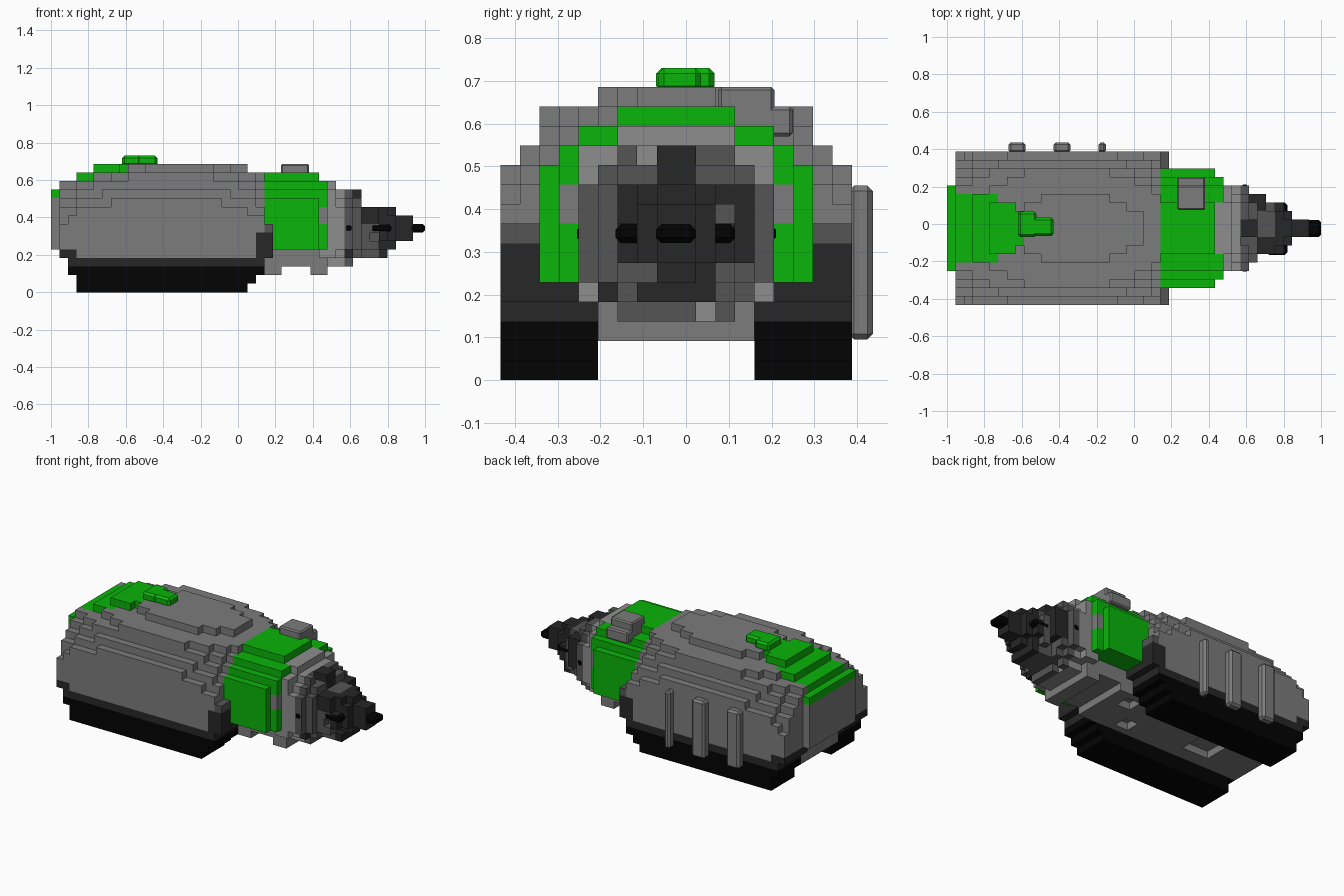
import bpy, bmesh
from mathutils import Vector

if "Cube" in bpy.data.objects:
    bpy.data.objects.remove(bpy.data.objects["Cube"])

S = 0.0457                      # block size
MID = 9                         # centre line, in blocks across
COLOURS = {"grey": (0.2, 0.2, 0.2, 1), "green": (0.003, 0.46, 0.003, 1),
           "black": (0.001, 0.001, 0.001, 1), "dark": (0.02, 0.02, 0.02, 1),
           "mid": (0.09, 0.09, 0.09, 1), "light": (0.27, 0.27, 0.27, 1)}
MATS = {}
for n, c in COLOURS.items():
    MATS[n] = bpy.data.materials.new(n)
    MATS[n].diffuse_color = c

cells = {}                      # block position -> part name


def place(p):
    # block corner to world; the nose and drill sit slightly further forward
    return Vector((-1 + S * (p[0] + (0.35 if p[0] > 27 else 0)), -0.434 + S * p[1], S * p[2]))


def fill(part, i0, i1, j0, j1, k0, k1):
    for i in range(i0, i1):
        for j in range(j0, j1):
            for k in range(k0, k1):
                cells[i, j, k] = part


def sym(part, half, i0, i1, k0, k1):
    fill(part, i0, i1, MID - half, MID + half, k0, k1)


def disc(part, i0, i1, ry, k0, k1, power=3):
    # rounded cross-section around the drill axis
    mid, rz = (k0 + k1) / 2, (k1 - k0) / 2
    for j in range(18):
        for k in range(k0, k1):
            if abs((j + .5 - MID) / ry) ** power + abs((k + .5 - mid) / rz) ** power <= 1:
                fill(part, i0, i1, j, j + 1, k, k + 1)


# Tracks: black running gear, fading up to grey guards
for j0, j1 in ((0, 5), (13, 18)):
    fill("track_treads", 3, 23, j0, j1, 0, 1)
    fill("track_treads", 3, 24, j0, j1, 1, 2)
    fill("track_treads", 2, 25, j0, j1, 2, 3)
    fill("track_fade", 2, 25, j0, j1, 3, 4)
    fill("track_guards", 1, 25, j0, j1, 4, 8)
    fill("track_fade", 1, 3, j0, j1, 4, 5)
    fill("track_fade", 24, 26, j0, j1, 4, 7)
    fill("track_front_top", 25, 26, j0, j1, 7, 8)
    fill("track_guards", 2, 25, j0, j1, 8, 9)
    fill("track_guards", 3, 23, j0, j1, 9, 10)
    fill("track_guards", 7, 20, j0, j1, 10, 11)

# Hull: belly and stepped dome (level, half width, start, end)
sym("hull", 4, 2, 32, 3, 9)
sym("hull", 4, 2, 27, 2, 3)
sym("hull", 4, 30, 32, 2, 3)
sym("hull", 5, 0, 26, 5, 12)
DOME = [(8, 8, 1, 25), (9, 8, 1, 25), (10, 8, 3, 24), (10, 7, 1, 25),
        (11, 8, 6, 21), (11, 7, 3, 24), (11, 6, 1, 25),
        (12, 7, 5, 22), (12, 6, 3, 24), (12, 5, 1, 25),
        (13, 7, 9, 19), (13, 6, 7, 22), (13, 5, 5, 24), (13, 4, 5, 25),
        (14, 4, 11, 19), (14, 3, 9, 21), (14, 2, 8, 23)]
for k, h, i0, i1 in DOME:
    sym("hull", h, i0, i1, k, k + 1)

# Belly recesses
for i0, i1, j0, j1 in ((8, 12, 7, 11), (20, 22, 6, 8), (23, 25, 10, 12)):
    for i in range(i0, i1):
        for j in range(j0, j1):
            cells.pop((i, j, 2), None)

# Rear green plates stepping up the dome and narrowing forward
sym("rear_stripe", 5, 0, 1, 11, 12)
sym("rear_stripe", 4, 1, 4, 12, 13)
sym("rear_stripe", 4, 3, 6, 13, 14)
sym("rear_stripe", 3, 5, 8, 14, 15)
sym("rear_stripe", 2, 8, 9, 14, 15)

# Green cab with arched roof, grey frame at its front
sym("cab", 7, 25, 31, 5, 11)
sym("cab", 6, 25, 32, 5, 12)
sym("cab", 5, 25, 32, 12, 13)
sym("cab", 3, 25, 31, 13, 14)
sym("cab_frame", 6, 31, 32, 8, 10)
sym("cab_frame", 5, 31, 32, 5, 12)

# Nose collar and stepped drill
disc("nose_collar", 31, 33, 5.2, 3, 13)
disc("nose_collar", 33, 34, 4.9, 3, 12, 2.5)
disc("drill_ring", 34, 35, 4.9, 3, 12, 2.3)
disc("drill_base", 35, 36, 3.9, 4, 11)
disc("drill_base", 36, 38, 3.1, 4, 10)
disc("drill_dark_ring", 38, 39, 2.6, 4, 10)
fill("drill_cone", 39, 42, 8, 10, 6, 9)
disc("drill_cone", 39, 40, 2.2, 5, 10, 2)
# Drill cutting teeth and notches around the collar
for i0, i1, j0, j1, k0, k1 in ((34, 36, 8, 10, 10, 12), (34, 35, 5, 7, 4, 6),
                               (35, 37, 11, 13, 6, 10), (36, 38, 6, 8, 8, 10)):
    fill("drill_teeth", i0, i1, j0, j1, k0, k1)
for c in ((34, 5, 9), (34, 12, 5), (37, 6, 6), (38, 7, 5), (34, 7, 11), (34, 10, 3), (36, 11, 5)):
    cells.pop(c, None)

PART_COLOUR = dict(track_treads="black", track_fade="dark", track_front_top="mid",
                   rear_stripe="green", cab="green", nose_collar="light", drill_ring="mid",
                   drill_base="mid", drill_dark_ring="dark", drill_cone="dark",
                   drill_teeth="dark")


def finish(name, bm, colour):
    mesh = bpy.data.meshes.new(name)
    bm.to_mesh(mesh)
    bm.free()
    ob = bpy.data.objects.new(name, mesh)
    bpy.context.collection.objects.link(ob)
    mesh.materials.append(MATS[colour])
    return ob


# Turn the blocks of each part into an outer skin with merged flat faces
for part in sorted(set(cells.values())):
    bm = bmesh.new()
    verts = {}
    for c in [c for c, p in cells.items() if p == part]:
        for ax in range(3):
            for side in (0, 1):
                n = list(c)
                n[ax] += 2 * side - 1
                if tuple(n) in cells:
                    continue
                u, v = (ax + 1) % 3, (ax + 2) % 3
                ring = [(0, 0), (1, 0), (1, 1), (0, 1)]
                loop = []
                for a, b in ring if side else ring[::-1]:
                    p = list(c)
                    p[ax] += side
                    p[u] += a
                    p[v] += b
                    p = tuple(p)
                    if p not in verts:
                        verts[p] = bm.verts.new(place(p))
                    loop.append(verts[p])
                bm.faces.new(loop)
    bmesh.ops.dissolve_limit(bm, angle_limit=0.02, verts=bm.verts, edges=bm.edges)
    finish(part, bm, PART_COLOUR.get(part, "grey"))


def chamfer_box(name, lo, hi, colour="grey", width=0.013):
    bm = bmesh.new()
    bmesh.ops.create_cube(bm, size=1)
    lo, hi = Vector(lo), Vector(hi)
    for v in bm.verts:
        v.co = (lo + hi) / 2 + v.co * (hi - lo)
    mod = finish(name, bm, colour).modifiers.new("chamfer", "BEVEL")
    mod.width, mod.segments = width, 1


# Chamfered details: side ribs, roof hatch, top marker, drill studs
for n, (x0, x1) in enumerate(((-0.67, -0.58), (-0.43, -0.34), (-0.19, -0.15))):
    chamfer_box(f"side_rib_{n}", (x0, 0.38, 0.095), (x1, 0.437, 0.455))
chamfer_box("roof_hatch", (0.23, 0.075, 0.58), (0.38, 0.207, 0.686), width=0.008)
chamfer_box("roof_hatch_base", (0.23, 0.075, 0.57), (0.38, 0.25, 0.64), width=0.008)
chamfer_box("top_marker_rear", (-0.62, -0.07, 0.675), (-0.52, 0.067, 0.73), "green")
chamfer_box("top_marker_front", (-0.60, -0.065, 0.675), (-0.43, 0.035, 0.73), "green")
for n, (y0, y1) in enumerate(((-0.255, -0.12), (0.08, 0.21))):
    chamfer_box(f"collar_stud_{n}", (0.57, y0, 0.32), (0.615, y1, 0.365), "black")
for n, (y0, y1) in enumerate(((-0.165, -0.05), (0.0, 0.115))):
    chamfer_box(f"drill_stud_{n}", (0.71, y0, 0.32), (0.82, y1, 0.365), "black")
chamfer_box("drill_tip", (0.92, -0.07, 0.32), (1.0, 0.022, 0.365), "black")

for m in bpy.data.materials:
    if m.users and not m.is_grease_pencil:
        m.use_nodes = True
        m.node_tree.nodes["Principled BSDF"].inputs["Base Color"].default_value = m.diffuse_color
